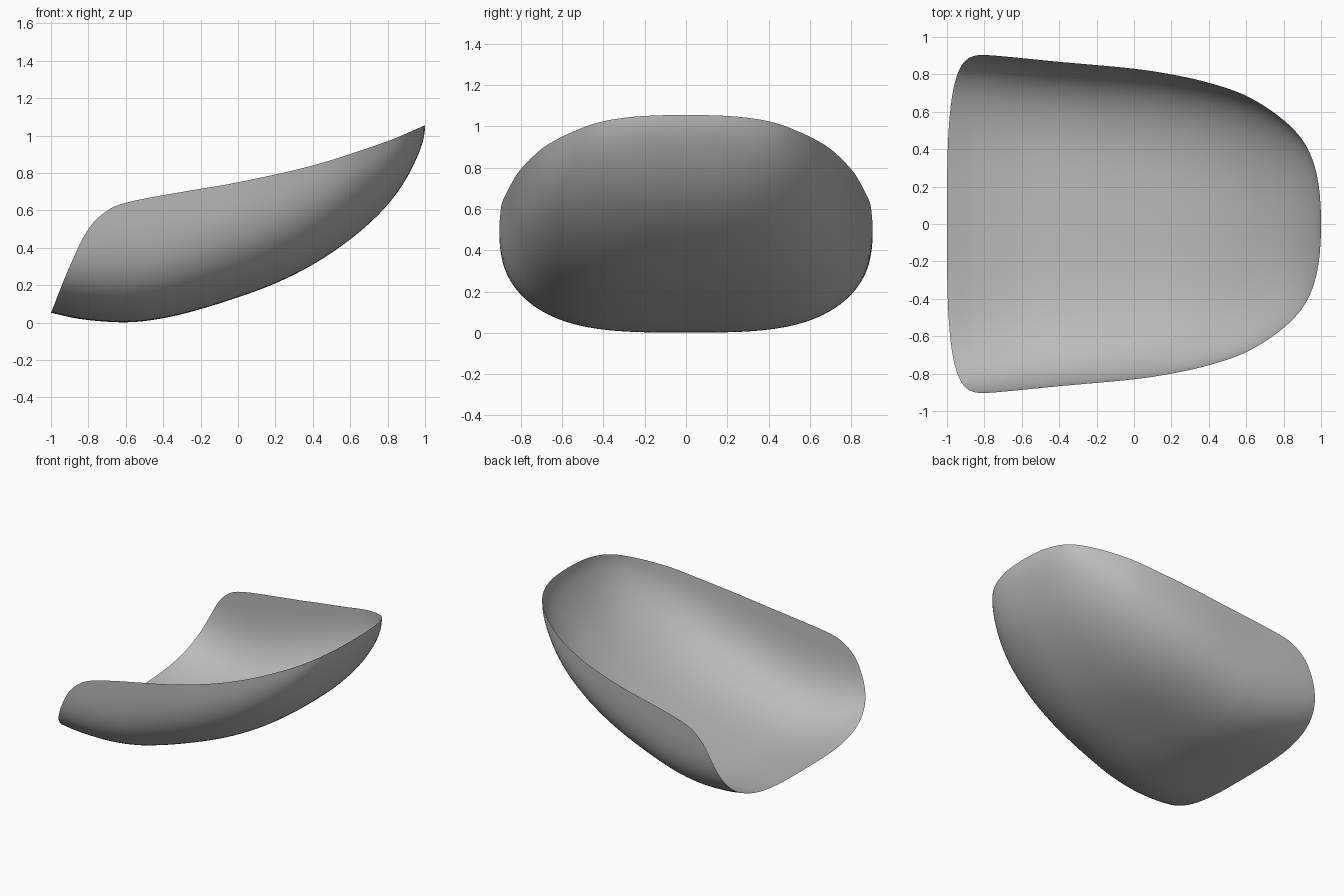
import bpy, bmesh, math

cube = bpy.data.objects.get("Cube")
if cube:
    bpy.data.objects.remove(cube, do_unlink=True)


def curve(points, x):
    """Smooth Hermite interpolation through (x, value) points."""
    n = len(points)

    def slope(k):
        a, b = points[max(k - 1, 0)], points[min(k + 1, n - 1)]
        return (b[1] - a[1]) / (b[0] - a[0])

    for i in range(n - 1):
        (x0, v0), (x1, v1) = points[i], points[i + 1]
        if x <= x1 or i == n - 2:
            d = x1 - x0
            t = (x - x0) / d
            return (v0 * (1 + 2 * t) * (1 - t) ** 2 + slope(i) * d * t * (1 - t) ** 2
                    + v1 * t * t * (3 - 2 * t) + slope(i + 1) * d * t * t * (t - 1))


def by_root(points):
    """Re-space a profile so that it closes roundly at the raised end."""
    return sorted((math.sqrt(1 - x), v) for x, v in points)


# Keel height, half width, full wall top and the actual trimmed rim along x
KEEL = by_root([(-1, .052), (-.85, .02), (-.65, .002), (-.5, .008), (-.3, .045), (0, .135),
                (.2, .21), (.4, .31), (.6, .445), (.8, .63), (.9, .77), (.96, .89), (1, 1.055)])
WIDTH = by_root([(-1, .915), (-.8, .905), (-.4, .867), (0, .83), (.2, .80), (.4, .755),
                 (.6, .685), (.8, .555), (.9, .45), (.95, .355), (.99, .19), (1, 0)])
WALL = [(-1, .60), (-.6, .65), (-.2, .715), (0, .75), (.4, .84), (.8, .97), (1, 1.055)]
RIM = [(-1, .052), (-.9, .30), (-.8, .50), (-.7, .598), (-.6, .64), (-.4, .681),
       (-.2, .715), (0, .75), (.4, .84), (.8, .97), (1, 1.055)]

ROWS, HALF = 110, 32
bm = bmesh.new()
grid = []
for i in range(ROWS + 1):
    s = i / ROWS
    x = 1 - 2 * (1 - s ** 3) ** 2
    x = -1 + 2 * (1 - (1 - s ** 3) ** 2)
    root = math.sqrt(max(0, 1 - x))
    keel, width = curve(KEEL, root), curve(WIDTH, root)
    wall = max(curve(WALL, x) - keel, 1e-5)
    cut = min(max((curve(RIM, x) - keel) / wall, 0), 1)
    power = 3.3 - 1.0 * max(0, (x + .4) / 1.4)      # boxy at the lip, rounder at the back
    t_max = math.acos((1 - cut) ** (power / 2))
    row = []
    for j in range(-HALF, HALF + 1):
        t = t_max * (abs(j) / HALF) ** 1.5
        y = math.copysign(width * math.sin(t) ** (2 / power), j)
        z = keel + wall * (1 - max(math.cos(t), 0) ** (2 / power))
        row.append(bm.verts.new((x, y, z)))
    grid.append(row)

for a, b in zip(grid, grid[1:]):
    for j in range(2 * HALF):
        bm.faces.new((a[j], a[j + 1], b[j + 1], b[j]))
bmesh.ops.remove_doubles(bm, verts=bm.verts, dist=.0005)
bmesh.ops.recalc_face_normals(bm, faces=bm.faces)
# Outer side faces down
if sum(f.normal.z * f.calc_area() for f in bm.faces) > 0:
    bmesh.ops.reverse_faces(bm, faces=bm.faces)
for f in bm.faces:
    f.smooth = True

mesh = bpy.data.meshes.new("scoop_shell")
bm.to_mesh(mesh)
bm.free()
shell = bpy.data.objects.new("scoop_shell", mesh)
bpy.context.collection.objects.link(shell)

# Plain grey finish
grey = bpy.data.materials.new("plain_grey")
grey.use_nodes = True
color = (.5, .5, .5, 1)
grey.diffuse_color = color
grey.node_tree.nodes["Principled BSDF"].inputs["Base Color"].default_value = color
mesh.materials.append(grey)
